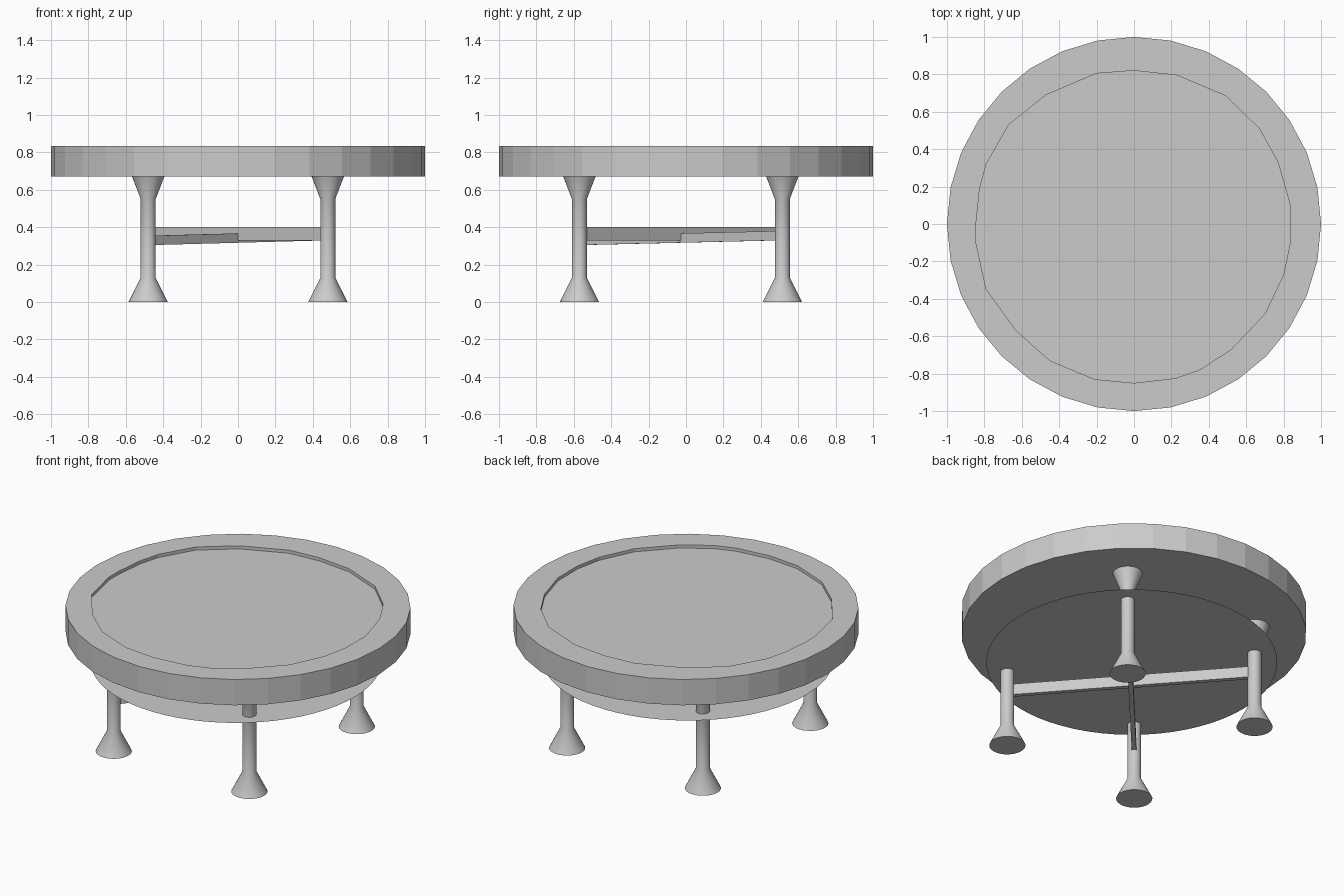
import bpy, bmesh
from math import cos, sin, pi
from mathutils import Vector

if "Cube" in bpy.data.objects:
    bpy.data.objects.remove(bpy.data.objects["Cube"])


def make_object(name, bm, smooth=False):
    bmesh.ops.recalc_face_normals(bm, faces=bm.faces)
    mesh = bpy.data.meshes.new(name)
    bm.to_mesh(mesh)
    bm.free()
    obj = bpy.data.objects.new(name, mesh)
    bpy.context.collection.objects.link(obj)
    if smooth:
        bpy.ops.object.select_all(action='DESELECT')
        obj.select_set(True)
        bpy.context.view_layer.objects.active = obj
        bpy.ops.object.shade_smooth_by_angle(angle=0.5)
    return obj


def circle(r, n):
    return [(r * cos(2 * pi * i / n), r * sin(2 * pi * i / n)) for i in range(n)]


# Tabletop: 32-sided slab with a shallow, slightly uneven recess
RECESS = [(0, .82), (.23, .795), (.49, .685), (.67, .51), (.77, .33), (.835, .1),
          (.835, -.1), (.80, -.27), (.70, -.48), (.52, -.67), (.35, -.78),
          (.22, -.825), (0, -.85), (-.21, -.83), (-.45, -.73), (-.63, -.57),
          (-.79, -.35), (-.845, -.1), (-.845, 0), (-.825, .19), (-.79, .32),
          (-.67, .53), (-.47, .69), (-.2, .805)]
TOP, BOTTOM, FLOOR = 0.835, 0.67, 0.815
bm = bmesh.new()


def loop(points, z):
    return [bm.verts.new((x, y, z)) for x, y in points]


def wall(a, b):
    n = len(a)
    for i in range(n):
        bm.faces.new((a[i], a[(i + 1) % n], b[(i + 1) % n], b[i]))


outer = circle(1, 32)
low, high = loop(outer, BOTTOM), loop(outer, TOP)
lip, floor = loop(RECESS, TOP), loop(RECESS, FLOOR)
wall(low, high)
wall(lip, floor)
bm.faces.new(low)
bm.faces.new(floor)
rim_edges = [bm.edges.get((l[i], l[i - 1])) for l in (high, lip) for i in range(len(l))]
bmesh.ops.triangle_fill(bm, edges=rim_edges, use_beauty=True, normal=(0, 0, 1))
make_object("tabletop", bm)

# Thin sheet shelf under the top
bm = bmesh.new()
bm.faces.new([bm.verts.new((x, y - 0.02, 0.492)) for x, y in circle(0.843, 64)])
make_object("lower_shelf", bm)


# Legs: flared foot, straight shaft, flared collar
def leg(name, x, y):
    bm = bmesh.new()
    profile = [(0.105, 0), (0.04, 0.13), (0.04, 0.55), (0.086, BOTTOM)]
    rings = [[bm.verts.new((x + px, y + py, z)) for px, py in circle(r, 32)]
             for r, z in profile]
    for a, b in zip(rings, rings[1:]):
        wall_faces = range(32)
        for i in wall_faces:
            bm.faces.new((a[i], a[(i + 1) % 32], b[(i + 1) % 32], b[i]))
    bm.faces.new(rings[0])
    bm.faces.new(rings[-1])
    make_object(name, bm, True)


for side, x in (("left", -0.48), ("right", 0.48)):
    for end, y in (("front", -0.57), ("back", 0.515)):
        leg(f"{end}_{side}_leg", x, y)


# Crossing stretchers between opposite legs
def stretcher(name, start, end, height, width):
    bm = bmesh.new()
    a, b = Vector(start), Vector(end)
    d = b - a
    across = Vector((-d.y, d.x, 0)).normalized() * width / 2
    up = Vector((0, 0, height / 2))
    ends = [[bm.verts.new(p + s * across + t * up)
             for s, t in ((-1, -1), (1, -1), (1, 1), (-1, 1))] for p in (a, b)]
    for i in range(4):
        j = (i + 1) % 4
        bm.faces.new((ends[0][i], ends[0][j], ends[1][j], ends[1][i]))
    bm.faces.new(ends[0])
    bm.faces.new(ends[1])
    make_object(name, bm)


stretcher("tilted_stretcher", (-0.48, -0.57, 0.329), (0.48, 0.515, 0.355), 0.05, 0.028)
stretcher("level_stretcher", (0.48, -0.57, 0.365), (-0.48, 0.515, 0.365), 0.07, 0.028)
